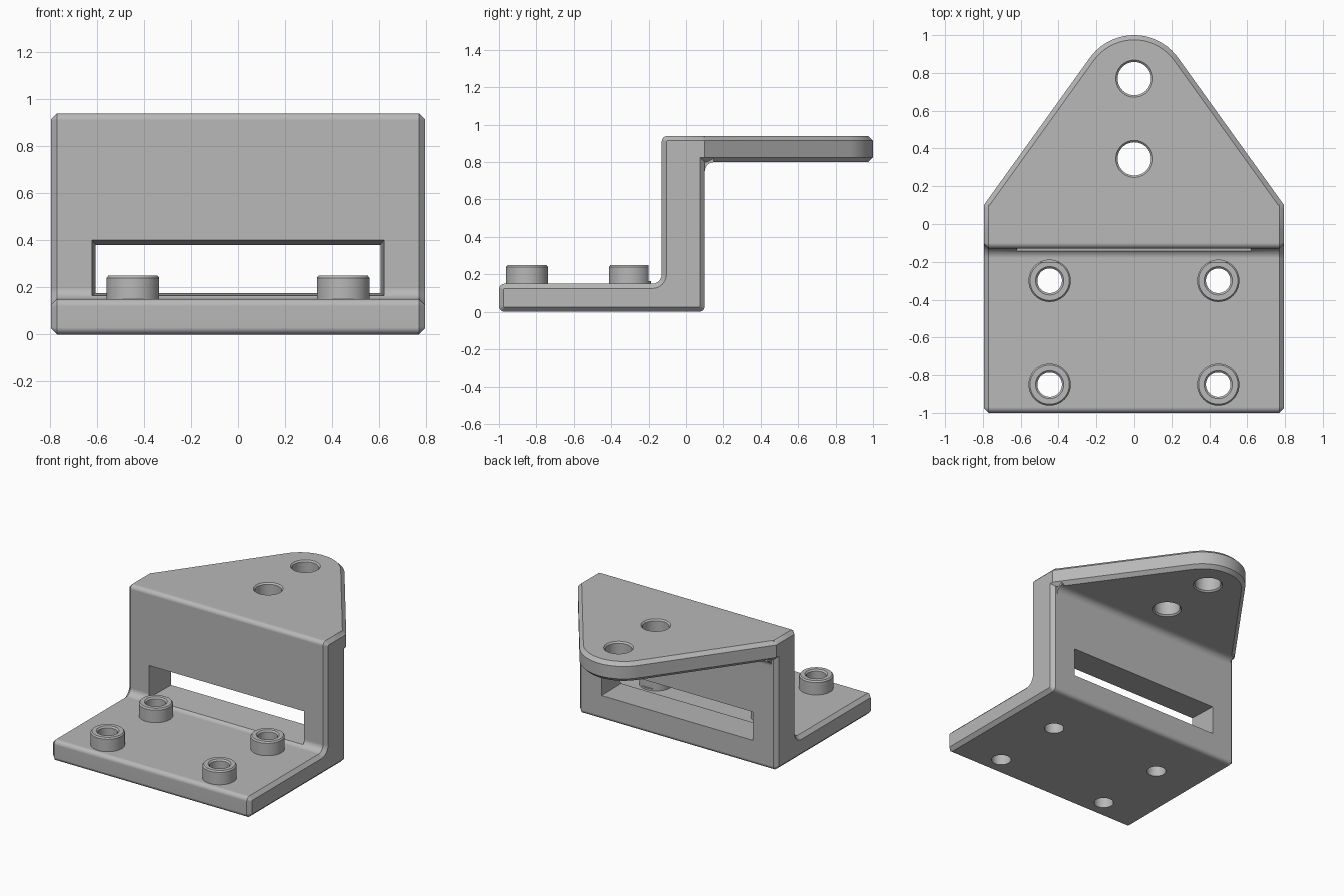
import bpy
import bmesh
import math
from mathutils import Vector

cube = bpy.data.objects.get("Cube")
if cube:
    bpy.data.objects.remove(cube, do_unlink=True)

HALF_W, CHAMFER = 0.795, 0.025
BOTTOM, TOP = 0.80, 0.94        # upper plate
FRONT, BACK = -0.13, 0.10       # upright wall
FOOT_T = 0.15

metal = bpy.data.materials.new("grey metal")
metal.use_nodes = True
metal.diffuse_color = (0.48, 0.48, 0.48, 1)
metal.node_tree.nodes["Principled BSDF"].inputs["Base Color"].default_value = (0.48, 0.48, 0.48, 1)


def loft(name, rings):
    """Closed solid through a series of equal-length rings."""
    bm = bmesh.new()
    loops = [[bm.verts.new(p) for p in ring] for ring in rings]
    n = len(loops[0])
    for a, b in zip(loops, loops[1:]):
        for i in range(n):
            j = (i + 1) % n
            bm.faces.new((a[i], a[j], b[j], b[i]))
    bm.faces.new(loops[0][::-1])
    bm.faces.new(loops[-1])
    bmesh.ops.recalc_face_normals(bm, faces=bm.faces)
    mesh = bpy.data.meshes.new(name)
    bm.to_mesh(mesh)
    bm.free()
    mesh.materials.append(metal)
    obj = bpy.data.objects.new(name, mesh)
    bpy.context.collection.objects.link(obj)
    return obj


def rounded(corners, steps=6):
    """Round the right-angled corners of (u, v, radius) points."""
    out = []
    for i, (u, v, r) in enumerate(corners):
        p = Vector((u, v))
        if r == 0:
            out.append(p)
            continue
        before = (Vector(corners[i - 1][:2]) - p).normalized()
        after = (Vector(corners[(i + 1) % len(corners)][:2]) - p).normalized()
        centre = p + r * (before + after)
        for k in range(steps + 1):
            t = math.pi / 2 * k / steps
            out.append(centre - r * (math.cos(t) * after + math.sin(t) * before))
    return out


def inset(points, d):
    """Move a counter-clockwise outline inward by d."""
    out = []
    for i, p in enumerate(points):
        e1 = (p - points[i - 1]).normalized()
        e2 = (points[(i + 1) % len(points)] - p).normalized()
        n1, n2 = Vector((-e1.y, e1.x)), Vector((-e2.y, e2.x))
        out.append(p + (n1 + n2) * d / (1 + n1.dot(n2)))
    return out


def chamfered_prism(name, outline, lo, hi, place):
    small = inset(outline, CHAMFER)
    levels = ((small, lo), (outline, lo + CHAMFER), (outline, hi - CHAMFER), (small, hi))
    return loft(name, [[place(p, h) for p in ring] for ring, h in levels])


def lathe(name, x, y, profile, sides=48):
    angles = [2 * math.pi * i / sides for i in range(sides)]
    return loft(name, [[(x + r * math.cos(a), y + r * math.sin(a), z) for a in angles]
                       for r, z in profile])


def combine(target, tool, operation):
    """Apply a boolean and remove the tool."""
    mod = target.modifiers.new(tool.name, "BOOLEAN")
    mod.operation, mod.solver, mod.object = operation, "EXACT", tool
    deps = bpy.context.evaluated_depsgraph_get()
    mesh = bpy.data.meshes.new_from_object(target.evaluated_get(deps))
    target.modifiers.clear()
    target.data = mesh
    bpy.data.objects.remove(tool, do_unlink=True)


# Foot and upright wall, with rounded edges and chamfered ends
side = rounded([(-1, 0, 0.03), (BACK, 0, 0.03), (BACK, TOP, 0), (FRONT, TOP, 0.03),
                (FRONT, FOOT_T, 0.05), (-1, FOOT_T, 0.03)])
bracket = chamfered_prism("mounting_bracket", side, -HALF_W, HALF_W,
                          lambda p, h: (h, p.x, p.y))

# Upper plate, tapering along tangents to a round tip
tip_r = 0.29
tip_y = 1 - tip_r
dy = BACK - tip_y
start = math.atan2(dy, HALF_W) + math.acos(tip_r / math.hypot(HALF_W, dy))
plan = [Vector((-HALF_W, -0.05)), Vector((HALF_W, -0.05)), Vector((HALF_W, BACK))]
steps = 20
for k in range(steps + 1):
    a = start + (math.pi - 2 * start) * k / steps
    plan.append(Vector((tip_r * math.cos(a), tip_y + tip_r * math.sin(a))))
plan.append(Vector((-HALF_W, BACK)))
combine(bracket, chamfered_prism("upper_plate", plan, BOTTOM, TOP,
                                 lambda p, h: (p.x, p.y, h)), "UNION")

# Fillet under the upper plate
arc = [(0.15 - 0.05 * math.cos(t), 0.75 + 0.05 * math.sin(t))
       for t in [math.pi / 2 * k / 6 for k in range(7)]]
arc += [(0.14, 0.85), (0.05, 0.85), (0.05, 0.77)]
combine(bracket, loft("fillet", [[(x, y, z) for y, z in arc] for x in (-0.755, 0.755)]), "UNION")

# Hollow bosses on the foot
for x in (-0.447, 0.447):
    for y in (-0.30, -0.85):
        combine(bracket, lathe("boss", x, y, [(0.112, 0.1), (0.112, 0.24), (0.104, 0.25)]), "UNION")
        combine(bracket, lathe("boss_hole", x, y, [(0.065, -0.1), (0.065, 0.24), (0.095, 0.27)]),
                "DIFFERENCE")

# Holes in the upper plate
for y in (0.345, 0.77):
    combine(bracket, lathe("plate_hole", 0, y, [(0.118, 0.78), (0.088, 0.81),
                                                (0.088, 0.93), (0.118, 0.96)]), "DIFFERENCE")

# Slot through the wall, narrowing to the back
slot = []
for y, w, low, high in ((-0.2, 0.625, 0.163, 0.406), (0.15, 0.602, 0.177, 0.376)):
    slot.append([(-w, y, low), (w, y, low), (w, y, high), (-w, y, high)])
combine(bracket, loft("slot", slot), "DIFFERENCE")

# Smooth the rounded edges and keep the flats clean
bpy.ops.object.select_all(action="DESELECT")
bracket.select_set(True)
bpy.context.view_layer.objects.active = bracket
bpy.ops.object.shade_smooth_by_angle(angle=math.radians(30))
weighted = bracket.modifiers.new("weighted_normals", "WEIGHTED_NORMAL")
weighted.keep_sharp = True
